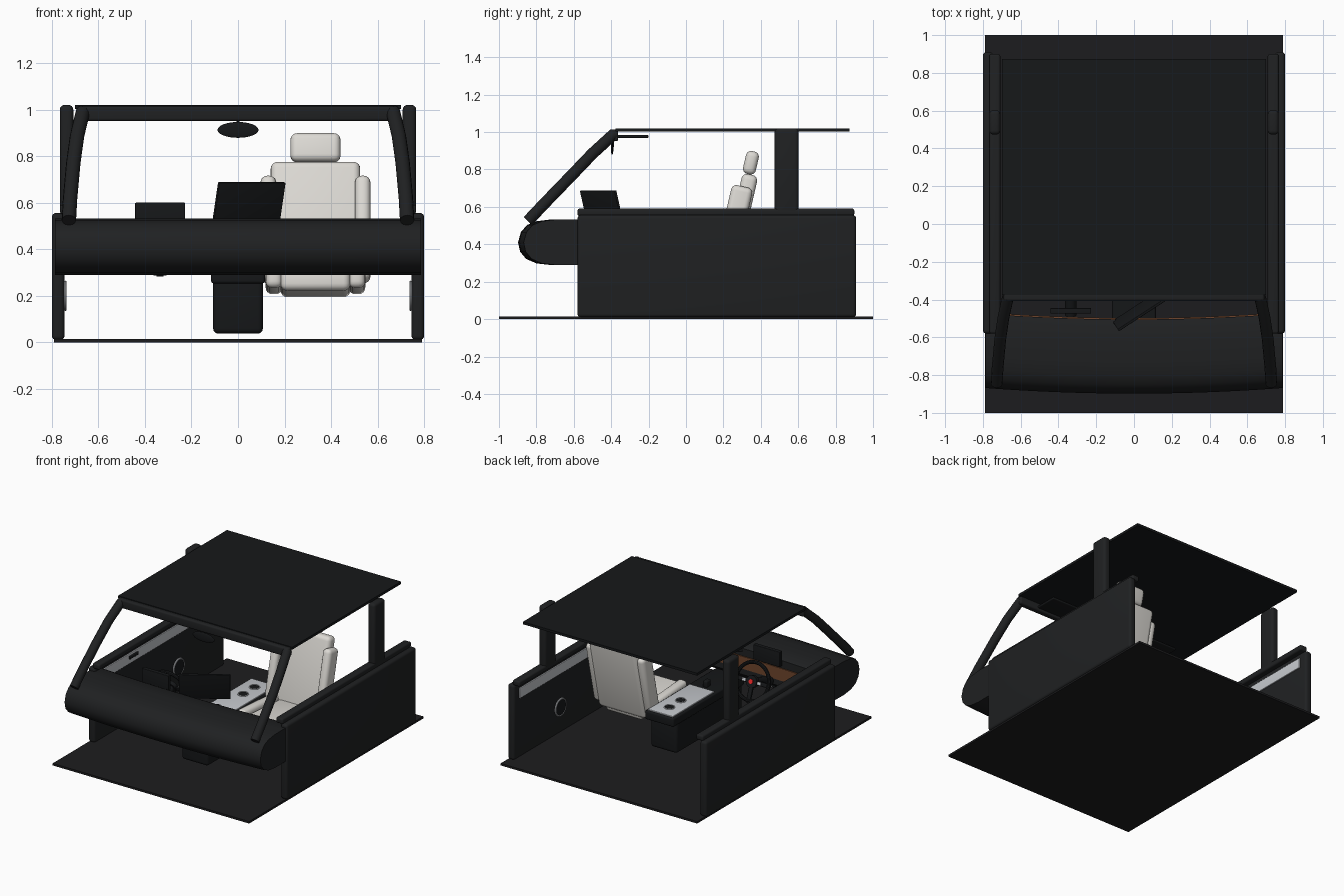
import bpy, bmesh, math
from mathutils import Matrix, Vector

if "Cube" in bpy.data.objects:
    bpy.data.objects.remove(bpy.data.objects["Cube"])
R = math.radians


def mat(name, r, g, b):
    m = bpy.data.materials.new(name)
    m.diffuse_color = (r, g, b, 1)
    m.use_nodes = True
    m.node_tree.nodes["Principled BSDF"].inputs["Base Color"].default_value = m.diffuse_color
    return m


BLACK = mat("black_plastic", .008, .009, .01)
DARK = mat("dark_trim", .014, .015, .016)
CARPET = mat("carpet", .012, .012, .013)
CREAM = mat("cream_leather", .72, .70, .66)
SILVER = mat("silver", .55, .57, .60)
WOOD = mat("wood", .16, .06, .025)
RED = mat("red", .8, .02, .02)


def finish(name, bm, m, loc=(0, 0, 0), rot=(0, 0, 0)):
    bmesh.ops.recalc_face_normals(bm, faces=bm.faces)
    me = bpy.data.meshes.new(name)
    bm.to_mesh(me)
    bm.free()
    ob = bpy.data.objects.new(name, me)
    bpy.context.collection.objects.link(ob)
    ob.location = loc
    ob.rotation_euler = [R(a) for a in rot]
    me.materials.append(m)
    bpy.ops.object.select_all(action='DESELECT')
    ob.select_set(True)
    bpy.context.view_layer.objects.active = ob
    bpy.ops.object.shade_smooth_by_angle(angle=R(35))
    return ob


def box(name, loc, size, m, bevel=0, rot=(0, 0, 0)):
    bm = bmesh.new()
    bmesh.ops.create_cube(bm, size=1)
    bmesh.ops.scale(bm, vec=size, verts=bm.verts)
    if bevel:
        bmesh.ops.bevel(bm, geom=bm.edges[:], offset=bevel, segments=4,
                        profile=.5, affect='EDGES')
    return finish(name, bm, m, loc, rot)


def cyl(name, loc, r, depth, m, rot=(0, 0, 0)):
    bm = bmesh.new()
    bmesh.ops.create_cone(bm, cap_ends=True, segments=32, radius1=r, radius2=r, depth=depth)
    return finish(name, bm, m, loc, rot)


def ring(name, loc, r, t, m, rot=(0, 0, 0), n=48, k=10):
    bm = bmesh.new()
    vs = [[bm.verts.new(((r + t * math.cos(b)) * math.cos(a), (r + t * math.cos(b)) * math.sin(a),
                         t * math.sin(b))) for b in [2 * math.pi * j / k for j in range(k)]]
          for a in [2 * math.pi * i / n for i in range(n)]]
    for i in range(n):
        p, q = vs[i], vs[(i + 1) % n]
        for j in range(k):
            bm.faces.new((p[j], q[j], q[(j + 1) % k], p[(j + 1) % k]))
    return finish(name, bm, m, loc, rot)


def loft(name, profile, half, m, n=24):
    """Profile (y, z) swept across x, bowed forward in the middle."""
    bm = bmesh.new()
    rows = []
    for i in range(n + 1):
        x = half * (2 * i / n - 1)
        dy = -.03 * (1 - (x / .79) ** 2)
        rows.append([bm.verts.new((x, y + dy, z)) for y, z in profile])
    for a, b in zip(rows, rows[1:]):
        for j in range(len(profile)):
            k = (j + 1) % len(profile)
            bm.faces.new((a[j], b[j], b[k], a[k]))
    bm.faces.new(rows[0])
    bm.faces.new(rows[-1])
    return finish(name, bm, m)


def tube(name, pts, r, m):
    cu = bpy.data.curves.new(name, 'CURVE')
    cu.dimensions = '3D'
    cu.bevel_depth, cu.bevel_resolution, cu.use_fill_caps = r, 4, True
    sp = cu.splines.new('POLY')
    sp.points.add(len(pts) - 1)
    for p, c in zip(sp.points, pts):
        p.co = (*c, 1)
    cu.materials.append(m)
    ob = bpy.data.objects.new(name, cu)
    bpy.context.collection.objects.link(ob)
    bpy.ops.object.select_all(action='DESELECT')
    ob.select_set(True)
    bpy.context.view_layer.objects.active = ob
    bpy.ops.object.convert(target='MESH')
    bpy.ops.object.shade_smooth_by_angle(angle=R(35))


# Shell: floor, roof, header
box("floor", (0, 0, .0075), (1.58, 2, .015), CARPET)
box("roof", (0, .248, 1.011), (1.40, 1.25, .018), BLACK)
box("roof_header", (0, -.385, .983), (1.38, .045, .064), DARK, .012)

# Doors, sills, pillars, door trim on both sides
for s, side in ((-1, "left"), (1, "right")):
    box(side + "_door", (s * .773, .165, .283), (.054, 1.49, .546), DARK, .018)
    box(side + "_door_sill", (s * .737, .16, .571), (.058, 1.48, .04), DARK, .012)
    box(side + "_b_pillar", (s * .737, .538, .79), (.058, .128, .46), DARK, .02)
    tube(side + "_a_pillar", [(s * .727, -.845, .525), (s * .722, -.76, .615), (s * .708, -.61, .77),
                              (s * .692, -.50, .885), (s * .667, -.385, .99)], .031, DARK)
    box(side + "_door_panel", (s * .744, .17, .48), (.012, 1.36, .075), SILVER, .004)
    cyl(side + "_speaker", (s * .744, .38, .2), .058, .012, BLACK, (0, 90, 0))
    ring(side + "_speaker_rim", (s * .742, .38, .2), .059, .006, SILVER, (0, 90, 0))
    box(side + "_door_handle", (s * .735, -.15, .49), (.014, .10, .022), BLACK, .005)
    box(side + "_sun_visor", (s * .34, -.30, .976), (.40, .20, .016), BLACK, .007)

# Dashboard with wood strip
loft("dashboard", [(-.475, .515), (-.50, .528), (-.6, .533), (-.70, .532), (-.77, .523), (-.82, .503),
                   (-.853, .465), (-.868, .41), (-.857, .36), (-.825, .322), (-.77, .298),
                   (-.69, .289), (-.58, .29), (-.50, .30), (-.475, .325)], .787, DARK)
loft("wood_strip", [(-.468, .37), (-.468, .46), (-.485, .46), (-.485, .37)], .74, WOOD)

# Screens
box("centre_screen", (.045, -.448, .588), (.34, .014, .205), BLACK, .003, (15, 0, 33))
box("driver_display", (-.335, -.46, .545), (.215, .03, .11), BLACK, .004)

# Steering wheel in its tilted plane
HUB = Vector((-.335, -.285, .42))
TILT = (-70, 0, 0)
M = Matrix.Rotation(R(-70), 3, 'X')


def on_wheel(x, y, z):
    return HUB + M @ Vector((x, y, z))


ring("steering_wheel_rim", HUB, .13, .013, BLACK, TILT)
cyl("steering_hub", HUB, .042, .03, BLACK, TILT)
cyl("horn_button", on_wheel(0, 0, .016), .016, .012, RED, TILT)
cyl("steering_column", on_wheel(0, 0, -.11), .03, .2, BLACK, TILT)
for s in (-1, 1):
    box("side_spoke", on_wheel(s * .08, 0, 0), (.10, .03, .014), BLACK, .005, TILT)
    box("spoke_buttons", on_wheel(s * .06, 0, .01), (.028, .02, .01), SILVER, .003, TILT)
    box("column_stalk", on_wheel(s * .08, 0, -.06), (.13, .014, .014), BLACK, .004, TILT)
box("lower_spoke", on_wheel(0, .09, 0), (.032, .11, .016), BLACK, .005, TILT)

# Rear-view mirror
bm = bmesh.new()
bmesh.ops.create_uvsphere(bm, u_segments=32, v_segments=16, radius=1)
bmesh.ops.scale(bm, vec=(.088, .007, .034), verts=bm.verts)
finish("rear_view_mirror", bm, BLACK, (0, -.395, .913))
cyl("mirror_stem", (0, -.39, .945), .006, .05, BLACK)

# Centre console with cup holders
box("console_body", (0, -.12, .155), (.214, .76, .235), BLACK, .022)
box("console_top", (0, -.10, .285), (.232, .82, .064), BLACK, .012)
box("console_plate", (0, .055, .319), (.20, .48, .012), SILVER, .004)
for y in (.06, .19):
    cyl("cup_holder", (0, y, .323), .033, .008, BLACK)
    ring("cup_holder_rim", (0, y, .326), .034, .004, SILVER)
box("gear_lever", (0, -.24, .335), (.035, .05, .05), BLACK, .01)

# Passenger seat
X, LEAN = .333, (-13, 0, 0)
box("seat_back", (X, .282, .50), (.385, .085, .56), CREAM, .03, LEAN)
box("headrest", (X, .347, .836), (.215, .07, .125), CREAM, .028, LEAN)
box("seat_cushion", (X, .02, .255), (.30, .46, .095), CREAM, .03, (-4, 0, 0))
for s in (-1, 1):
    box("back_bolster", (X + s * .203, .252, .485), (.066, .115, .46), CREAM, .028, LEAN)
    box("cushion_bolster", (X + s * .178, .02, .275), (.072, .44, .11), CREAM, .028, (-4, 0, 0))
